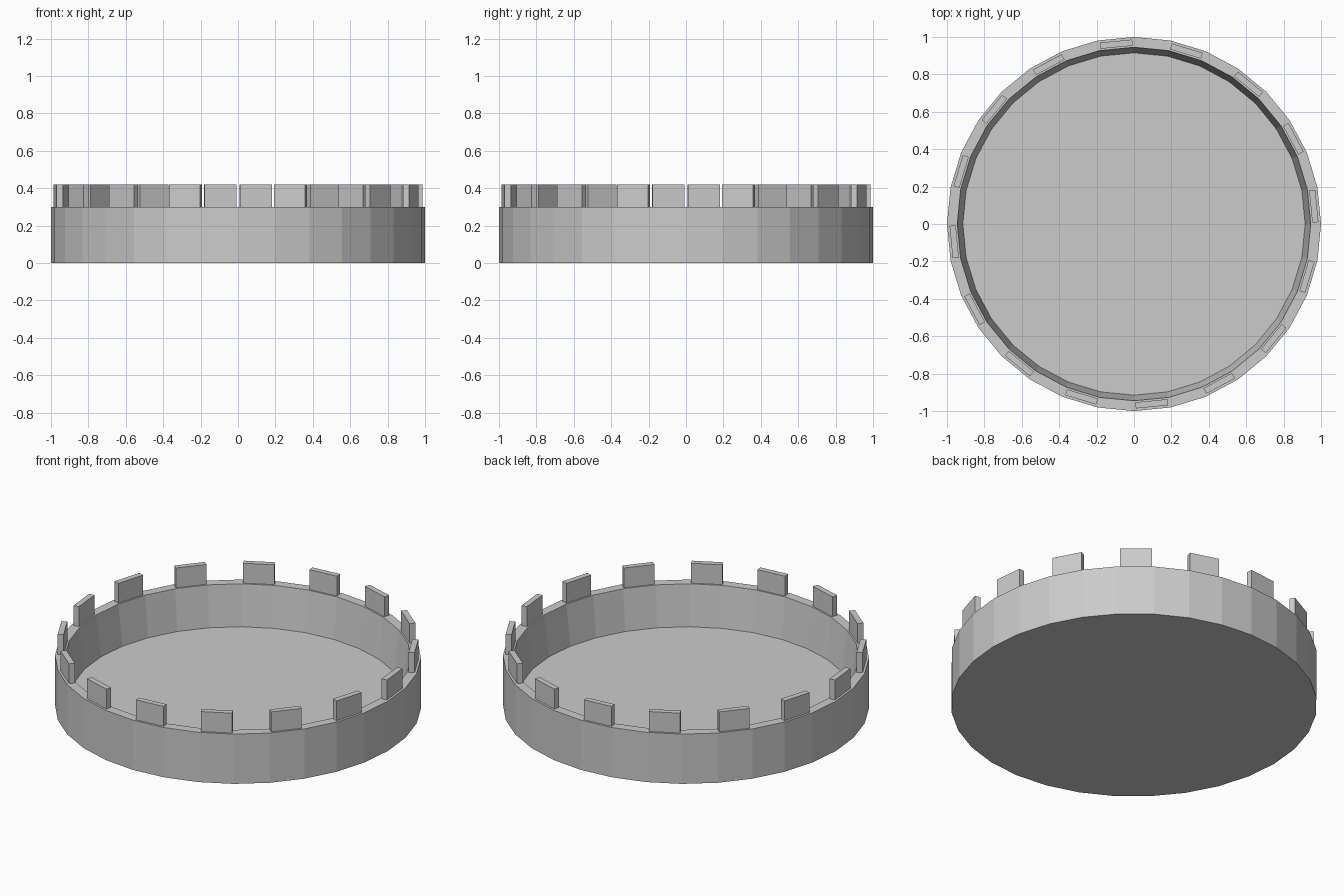
import bpy, bmesh
from math import sin, cos, pi
from mathutils import Matrix, Vector

if "Cube" in bpy.data.objects:
    bpy.data.objects.remove(bpy.data.objects["Cube"])

SIDES = 32
RIM_Z = 0.30
TOOTH_Z = 0.42

grey = bpy.data.materials.new("plain grey")
grey.use_nodes = True
grey.diffuse_color = (0.6, 0.6, 0.6, 1)
grey.node_tree.nodes["Principled BSDF"].inputs["Base Color"].default_value = (0.6, 0.6, 0.6, 1)


def finish(bm, name):
    bmesh.ops.recalc_face_normals(bm, faces=bm.faces[:])
    mesh = bpy.data.meshes.new(name)
    bm.to_mesh(mesh)
    bm.free()
    mesh.materials.append(grey)
    obj = bpy.data.objects.new(name, mesh)
    bpy.context.collection.objects.link(obj)


# Shallow tray: a lathed profile from the base, over the rim, down to the floor
profile = [(1.0, 0.0), (1.0, RIM_Z), (0.945, RIM_Z), (0.915, 0.055)]
bm = bmesh.new()
rings = [[bm.verts.new((r * cos(2 * pi * i / SIDES), r * sin(2 * pi * i / SIDES), z))
          for i in range(SIDES)] for r, z in profile]
for low, high in zip(rings, rings[1:]):
    for i in range(SIDES):
        j = (i + 1) % SIDES
        bm.faces.new((low[i], low[j], high[j], high[i]))
bm.faces.new(rings[0])
bm.faces.new(rings[-1])
finish(bm, "tray")

# Upright teeth on every second side of the rim
bm = bmesh.new()
size = Vector((0.033, 0.173, TOOTH_Z - RIM_Z))
for k in range(SIDES // 2):
    turn = Matrix.Rotation((2 * k + 0.5) * 2 * pi / SIDES, 4, "Z")
    place = Matrix.Translation((0.966, 0, (RIM_Z + TOOTH_Z) / 2))
    bmesh.ops.create_cube(bm, size=1, matrix=turn @ place @ Matrix.Diagonal(size).to_4x4())
finish(bm, "rim_teeth")
